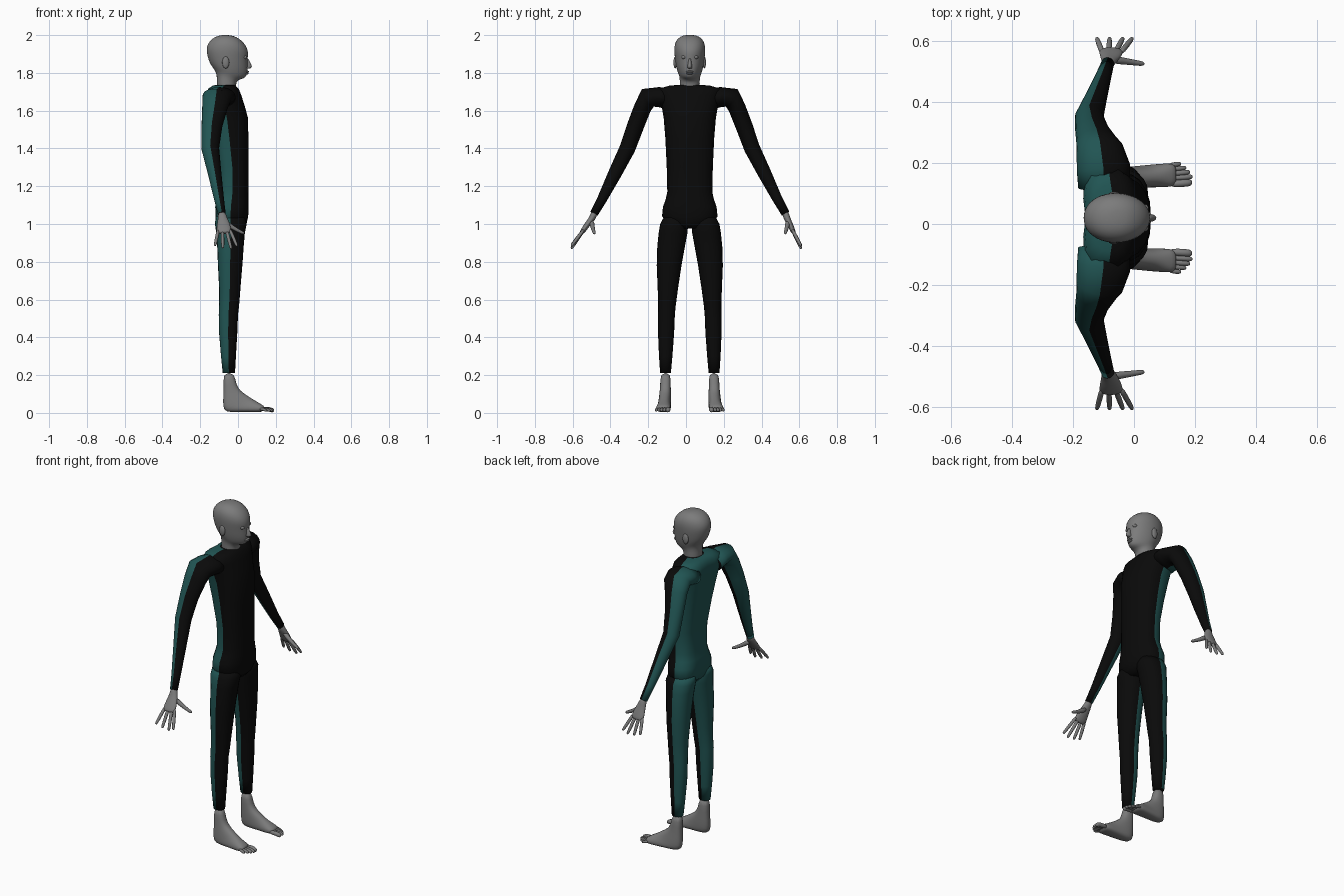
import bpy, bmesh, math
from mathutils import Vector as V

YC = 0.02   # body mid plane
N = 20      # sides of each loft


def material(name, col):
    m = bpy.data.materials.new(name)
    m.diffuse_color = (*col, 1)
    return m


SKIN = material("grey_skin", (0.2, 0.2, 0.2))
BLACK = material("suit_black", (0.003, 0.003, 0.003))
TEAL = material("suit_teal", (0.015, 0.09, 0.087))


def ring(c, u, v, n=N, p=2.0, taper=0.0, dent=0.0):
    """Superellipse section: u points to the front, v sideways."""
    pts = []
    for j in range(n):
        a = 2 * math.pi * j / n
        co, si = math.cos(a), math.sin(a)
        cu = math.copysign(abs(co) ** (2 / p), co)
        sv = math.copysign(abs(si) ** (2 / p), si)
        if co < 0:
            cu *= 1 - dent * math.exp(-(si / 0.4) ** 2)
        pts.append(c + u * cu + v * sv * (1 - taper * max(0, co)))
    return pts


def span(xb, zb, xf, zf, y, w, **k):
    """Section stretched between a back point and a front point."""
    a, b = V((xb, y, zb)), V((xf, y, zf))
    return ring((a + b) / 2, (b - a) / 2, V((0, w, 0)), **k)


def tube(path, n=N):
    """Sections square to a path of (x, y, z, depth radius, side radius)."""
    ps = [V(q[:3]) for q in path]
    out = []
    for i, q in enumerate(path):
        t = (ps[min(i + 1, len(ps) - 1)] - ps[max(i - 1, 0)]).normalized()
        ref = V((1, 0, 0)) if abs(t.x) < 0.75 else V((0, 0, 1))
        u = (ref - t * ref.dot(t)).normalized()
        out.append(ring(ps[i], u * q[3], t.cross(u) * q[4], n))
    return out


def loft(name, rings, side=1, suit=False, sub=0):
    me = bpy.data.meshes.new(name)
    bm = bmesh.new()
    rows = [[bm.verts.new((p.x, YC + side * p.y, p.z)) for p in r] for r in rings]
    n = len(rows[0])
    for r0, r1 in zip(rows, rows[1:]):
        for j in range(n):
            f = bm.faces.new((r0[j], r0[(j + 1) % n], r1[(j + 1) % n], r1[j]))
            if suit and math.cos(2 * math.pi * (j + 0.5) / n) < 0:
                f.material_index = 1
    bm.faces.new(rows[0])
    bm.faces.new(rows[-1])
    bmesh.ops.recalc_face_normals(bm, faces=bm.faces)
    for f in bm.faces:
        f.smooth = True
    bm.to_mesh(me)
    bm.free()
    for m in ((BLACK, TEAL) if suit else (SKIN,)):
        me.materials.append(m)
    ob = bpy.data.objects.new(name, me)
    bpy.context.collection.objects.link(ob)
    if sub:
        s = ob.modifiers.new("round", "SUBSURF")
        s.levels = s.render_levels = sub
    return ob


def ball(name, c, r, side=1):
    rows = []
    for i in range(9):
        a = math.pi * (0.03 + 0.94 * i / 8)
        rows.append(ring(V(c) + V((0, 0, -r[2] * math.cos(a))), V((r[0] * math.sin(a), 0, 0)),
                         V((0, r[1] * math.sin(a), 0)), 12))
    return loft(name, rows, side)


# Torso: z, back x, front x, half width, spine groove
torso = [(0.975, -0.09, 0.025, 0.04, 0.1), (1.0, -0.12, 0.045, 0.11, 0.2), (1.04, -0.132, 0.054, 0.147, 0.2),
         (1.09, -0.132, 0.056, 0.142, 0.15), (1.13, -0.122, 0.056, 0.128, 0.1), (1.17, -0.113, 0.055, 0.119, 0.1),
         (1.3, -0.115, 0.055, 0.122, 0.12), (1.45, -0.145, 0.055, 0.129, 0.18), (1.56, -0.17, 0.053, 0.138, 0.22),
         (1.62, -0.182, 0.037, 0.148, 0.25), (1.68, -0.184, 0.018, 0.165, 0.25), (1.715, -0.172, 0.004, 0.165, 0.2),
         (1.732, -0.14, -0.012, 0.11, 0.1), (1.737, -0.115, -0.02, 0.06, 0)]
loft("suit_torso", [span(b, z, f, z, 0, w, p=2.4, dent=d) for z, b, f, w, d in torso], suit=True)

# Head and neck: back x, back z, front x, front z, half width, narrowing to the front
head = [(-0.116, 1.71, -0.005, 1.71, 0.056, 0), (-0.112, 1.745, -0.012, 1.735, 0.053, 0),
        (-0.112, 1.79, -0.004, 1.764, 0.054, 0.1), (-0.124, 1.815, 0.034, 1.77, 0.061, 0.3),
        (-0.145, 1.842, 0.046, 1.785, 0.069, 0.3), (-0.158, 1.87, 0.053, 1.812, 0.075, 0.22),
        (-0.166, 1.905, 0.052, 1.85, 0.08, 0.15), (-0.168, 1.93, 0.052, 1.88, 0.083, 0.1),
        (-0.16, 1.957, 0.057, 1.91, 0.084, 0.1), (-0.139, 1.982, 0.042, 1.95, 0.077, 0.05),
        (-0.105, 1.998, 0.006, 1.984, 0.054, 0), (-0.07, 2.002, -0.03, 1.998, 0.022, 0)]
loft("head", [span(a, b, c, d, 0, w, p=2.15, taper=t) for a, b, c, d, w, t in head], sub=1)
loft("nose", [span(0.03, 1.882, 0.055, 1.882, 0, 0.006, n=12), span(0.03, 1.85, 0.067, 1.85, 0, 0.01, n=12),
              span(0.03, 1.832, 0.078, 1.832, 0, 0.014, n=12), span(0.03, 1.82, 0.066, 1.822, 0, 0.012, n=12)], sub=1)
ball("upper_lip", (0.047, 0, 1.806), (0.012, 0.02, 0.006))
ball("lower_lip", (0.045, 0, 1.797), (0.012, 0.017, 0.006))

for s, side in ((1, "left"), (-1, "right")):
    ball(side + "_eye", (0.036, 0.031, 1.883), (0.012, 0.014, 0.01), s)
    ball(side + "_ear", (-0.065, 0.077, 1.855), (0.019, 0.009, 0.032), s)

    # Leg: z, back x, front x, inner y, outer y
    leg = [(1.04, -0.118, 0.035, 0.02, 0.135), (1.0, -0.122, 0.046, 0.008, 0.157), (0.95, -0.115, 0.036, 0.013, 0.165),
           (0.88, -0.11, 0.03, 0.026, 0.172), (0.78, -0.106, 0.023, 0.044, 0.175), (0.66, -0.1, 0.013, 0.062, 0.17),
           (0.57, -0.1, 0.006, 0.074, 0.167), (0.52, -0.102, 0.0, 0.079, 0.168), (0.42, -0.1, -0.004, 0.083, 0.168),
           (0.3, -0.09, -0.011, 0.092, 0.163), (0.21, -0.081, -0.016, 0.1, 0.157)]
    loft(side + "_suit_leg", [span(b, z, f, z, (i + o) / 2, (o - i) / 2, p=2.2) for z, b, f, i, o in leg],
         s, suit=True)

    # Foot: sections swing from the ankle to the ball of the foot
    foot = [(-0.079, 0.215, -0.018, 0.215, 0.128, 0.027), (-0.075, 0.14, -0.01, 0.145, 0.129, 0.028),
            (-0.079, 0.085, 0.015, 0.115, 0.13, 0.031), (-0.08, 0.03, 0.045, 0.095, 0.132, 0.034),
            (-0.068, 0.003, 0.075, 0.075, 0.134, 0.035), (0.0, 0.004, 0.1, 0.06, 0.137, 0.037),
            (0.09, 0.003, 0.125, 0.045, 0.14, 0.04), (0.135, 0.004, 0.143, 0.033, 0.141, 0.037)]
    loft(side + "_foot", [span(a, b, c, d, y, w, p=2.4) for a, b, c, d, y, w in foot], s, sub=1)
    for k, (y, tip, r) in enumerate([(0.111, 0.19, 0.013), (0.13, 0.192, 0.009), (0.145, 0.184, 0.009),
                                     (0.159, 0.172, 0.008), (0.172, 0.155, 0.008)]):
        loft(f"{side}_toe_{k + 1}", tube([(0.115, y, 0.02, r, r), (tip - 0.025, y + 0.003, 0.021, r, r),
                                          (tip - 0.008, y + 0.005, 0.013, r, r),
                                          (tip, y + 0.005, 0.011, r * 0.6, r * 0.6)], 10), s, sub=1)

    # Arm with shoulder
    loft(side + "_suit_arm", tube([
        (-0.098, 0.10, 1.66, 0.085, 0.055), (-0.1, 0.165, 1.672, 0.088, 0.053), (-0.112, 0.222, 1.668, 0.078, 0.056),
        (-0.123, 0.25, 1.615, 0.067, 0.046), (-0.138, 0.287, 1.52, 0.055, 0.045), (-0.147, 0.33, 1.40, 0.047, 0.042),
        (-0.124, 0.395, 1.27, 0.036, 0.036), (-0.1, 0.465, 1.13, 0.026, 0.026),
        (-0.086, 0.507, 1.055, 0.021, 0.022)]), s, suit=True)

    # Hand: palm, four spread fingers and a forward thumb
    dy = 0.0 if s > 0 else 0.038
    loft(side + "_palm", tube([
        (-0.087, 0.503, 1.065, 0.02, 0.02), (-0.082, 0.515, 1.03, 0.024, 0.017), (-0.077, 0.53 + dy * 0.3, 1.0, 0.035, 0.015),
        (-0.075, 0.545 + dy * 0.5, 0.965, 0.04, 0.014), (-0.074, 0.553 + dy * 0.6, 0.95, 0.034, 0.011)]), s, sub=1)
    for k, (x0, x1, z1) in enumerate([(-0.103, -0.122, 0.885), (-0.083, -0.08, 0.872),
                                      (-0.063, -0.036, 0.868), (-0.045, -0.005, 0.882)]):
        a = V((x0, 0.54 + dy * 0.45, 0.975))
        b = V((x1, 0.59 + dy, z1))
        pts = [(*a.lerp(b, t), r, r) for t, r in ((0, 0.01), (0.5, 0.0095), (0.92, 0.0085), (1, 0.005))]
        loft(f"{side}_finger_{k + 1}", tube(pts, 10), s, sub=1)
    loft(side + "_thumb", tube([
        (-0.075, 0.52, 1.015, 0.014, 0.014), (-0.045, 0.516, 0.992, 0.014, 0.013), (-0.01, 0.511, 0.97, 0.01, 0.01),
        (0.025, 0.506, 0.953, 0.009, 0.009), (0.034, 0.505, 0.949, 0.005, 0.005)], 10), s, sub=1)
